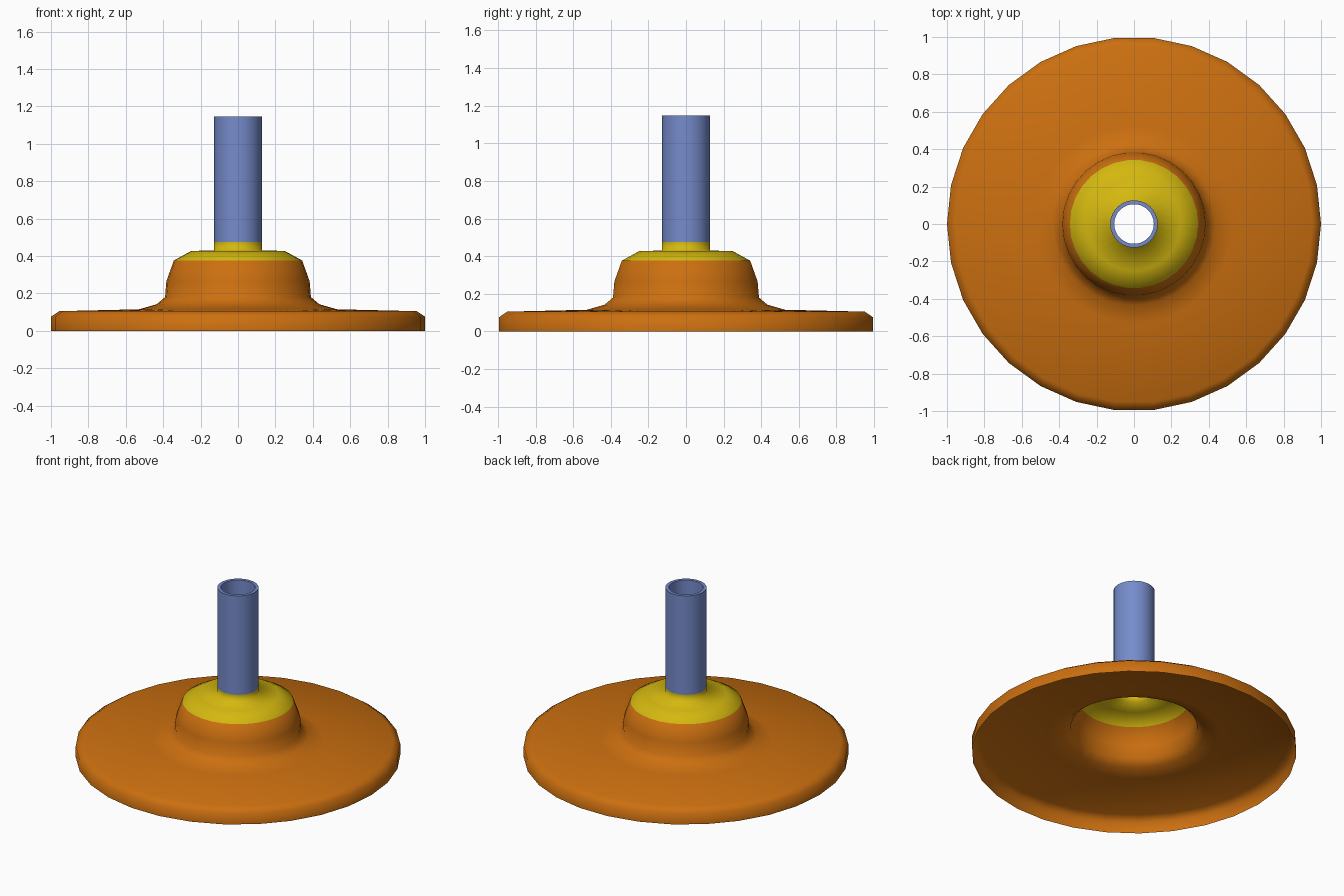
import bpy, bmesh
from math import cos, sin, pi, radians

if "Cube" in bpy.data.objects:
    bpy.data.objects.remove(bpy.data.objects["Cube"])

SIDES = 30


def material(name, rgb):
    m = bpy.data.materials.new(name)
    m.diffuse_color = (*rgb, 1)
    m.use_nodes = True
    m.node_tree.nodes["Principled BSDF"].inputs["Base Color"].default_value = m.diffuse_color
    return m


def lathe(name, profile, mats, closed=False, split_z=None, angle=180):
    """Spin an (r, z) profile about z; faces above split_z use the second material."""
    bm = bmesh.new()
    rings = [[bm.verts.new((r * cos(2 * pi * i / SIDES), r * sin(2 * pi * i / SIDES), z))
              for i in range(SIDES)] for r, z in profile]
    pairs = list(zip(rings, rings[1:]))
    if closed:
        pairs.append((rings[-1], rings[0]))
    for a, b in pairs:
        for i in range(SIDES):
            j = (i + 1) % SIDES
            f = bm.faces.new((a[i], a[j], b[j], b[i]))
            if split_z is not None and f.calc_center_median().z > split_z:
                f.material_index = 1
    mesh = bpy.data.meshes.new(name)
    bm.to_mesh(mesh)
    bm.free()
    for m in mats:
        mesh.materials.append(m)
    obj = bpy.data.objects.new(name, mesh)
    bpy.context.collection.objects.link(obj)
    bpy.ops.object.select_all(action='DESELECT')
    obj.select_set(True)
    bpy.context.view_layer.objects.active = obj
    if angle >= 180:
        bpy.ops.object.shade_smooth()
    else:
        bpy.ops.object.shade_smooth_by_angle(angle=radians(angle))
    return obj


orange = material("orange", (0.60, 0.16, 0.005))
yellow = material("yellow", (0.66, 0.48, 0.005))
blue = material("blue", (0.18, 0.26, 0.60))

# Thin open-bottomed shell: rim, brim, crown, yellow shoulder and collar
lathe("flange_shell",
      [(1.0, 0), (1.0, 0.075), (0.955, 0.105), (0.53, 0.115), (0.435, 0.142),
       (0.39, 0.18), (0.383, 0.265), (0.343, 0.376), (0.25, 0.427),
       (0.127, 0.43), (0.127, 0.475)],
      [orange, yellow], split_z=0.376)

# Hollow pipe standing on the collar
lathe("pipe", [(0.127, 0.475), (0.127, 1.147), (0.106, 1.147), (0.106, 0.475)],
      [blue], closed=True, angle=40)
